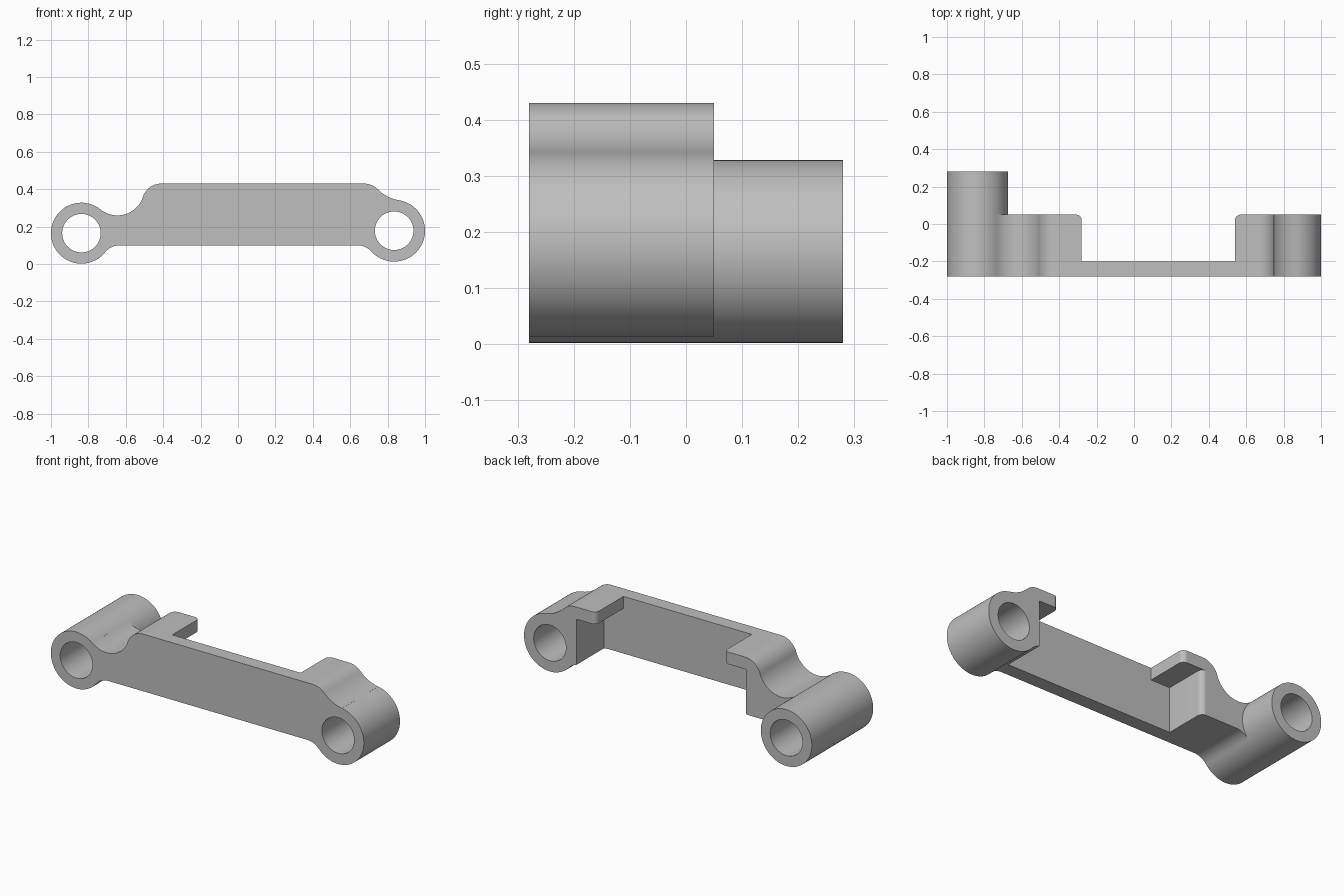
import bpy, bmesh
from math import atan2, cos, sin, pi, tau, ceil

cube = bpy.data.objects.get("Cube")
if cube:
    bpy.data.objects.remove(cube, do_unlink=True)

FRONT, PLATE, BODY, REAR = -0.28, -0.20, 0.05, 0.28
FAR = 0.5
BORE = 0.103

grey = bpy.data.materials.new("grey")
grey.use_nodes = True
grey.diffuse_color = (0.52, 0.52, 0.52, 1)
grey.node_tree.nodes["Principled BSDF"].inputs["Base Color"].default_value = grey.diffuse_color


def arc(center, r, start, end, turn=1):
    """Points on an arc; turn is 1 for counterclockwise, -1 for clockwise."""
    span = ((end - start) * turn) % tau
    n = max(2, ceil(span / tau * 72))
    return [(center[0] + r * cos(start + turn * span * i / n),
             center[1] + r * sin(start + turn * span * i / n)) for i in range(n + 1)]


def circle(center, r):
    return arc(center, r, 0, tau - 1e-6)[:-1]


def prism(name, outline, low, high, axis="Y"):
    """Extrude an outline along Y (outline in x, z) or Z (outline in x, y)."""
    place = (lambda p, d: (p[0], d, p[1])) if axis == "Y" else (lambda p, d: (*p, d))
    bm = bmesh.new()
    face = bm.faces.new([bm.verts.new(place(p, low)) for p in outline])
    moved = bmesh.ops.extrude_face_region(bm, geom=[face])["geom"]
    shift = place((0, 0), high - low)
    bmesh.ops.translate(bm, vec=shift, verts=[g for g in moved if isinstance(g, bmesh.types.BMVert)])
    bmesh.ops.remove_doubles(bm, verts=bm.verts, dist=1e-5)
    bmesh.ops.recalc_face_normals(bm, faces=bm.faces)
    mesh = bpy.data.meshes.new(name)
    bm.to_mesh(mesh)
    bm.free()
    mesh.materials.append(grey)
    obj = bpy.data.objects.new(name, mesh)
    bpy.context.collection.objects.link(obj)
    return obj


def finish(obj, cutters):
    """Cut, then shade smooth with sharp edges kept."""
    bpy.ops.object.select_all(action="DESELECT")
    obj.select_set(True)
    bpy.context.view_layer.objects.active = obj
    for cutter in cutters:
        mod = obj.modifiers.new("cut", "BOOLEAN")
        mod.operation, mod.solver, mod.object = "DIFFERENCE", "EXACT", cutter
        bpy.ops.object.modifier_apply(modifier=mod.name)
    bpy.ops.object.shade_smooth_by_angle(angle=pi / 6)


# Side profile: a chain of tangent arcs, each (center, radius, turn)
boss_l = ((-0.837, 0.165), 0.163, 1)
boss_r = ((0.835, 0.178), 0.165, 1)


def under_fillet(boss, side, r=0.1, floor=0.1):
    (x, z), big, _ = boss
    return ((x + side * ((big + r) ** 2 - (z - floor + r) ** 2) ** 0.5, floor - r), r, -1)


chain = [boss_l, under_fillet(boss_l, 1), under_fillet(boss_r, -1), boss_r,
         ((0.891, 0.539), 0.2, -1), ((0.675, 0.33), 0.1, 1),
         ((-0.41, 0.326), 0.104, 1), ((-0.645, 0.404), 0.144, -1)]


def join_angle(a, b):
    """Angle on arc a where it meets b; straight runs join at the top."""
    if a[2] == b[2]:
        return pi / 2
    return atan2(b[0][1] - a[0][1], b[0][0] - a[0][0])


profile = []
for i, link in enumerate(chain):
    before, after = chain[i - 1], chain[(i + 1) % len(chain)]
    profile += arc(link[0], link[1], join_angle(link, before), join_angle(link, after), link[2])

# Link body and the longer rear boss
body = prism("link_body", profile, FRONT, BODY)
rear_boss = prism("rear_boss", circle(*boss_l[:2]), BODY, REAR)


# Recess cutters, flared at the mouth to round the block corners
def recess(name, left, right, round_l, round_r, top):
    def side(x, r, s):
        pts = [(x, PLATE)]
        if r:
            pts += [(x + s * (r - px), BODY - r + py)
                    for px, py in arc((0, 0), r, 0, pi / 2)]
        return pts + [(x + s * r, FAR)]
    outline = side(left, round_l, -1) + side(right, round_r, 1)[::-1]
    return prism(name, outline, -FAR, top, "Z")


window = recess("window_cutter", -0.28, 0.54, 0.03, 0.03, FAR + 0.1)
pocket = recess("pocket_cutter", -0.403, 0.665, 0.03, 0, 0.36)
bores = [prism("bore_cutter", circle(b[0], BORE), -FAR, FAR) for b in (boss_l, boss_r)]

finish(body, [window, pocket] + bores)
finish(rear_boss, bores[:1])
for cutter in [window, pocket] + bores:
    bpy.data.objects.remove(cutter, do_unlink=True)
